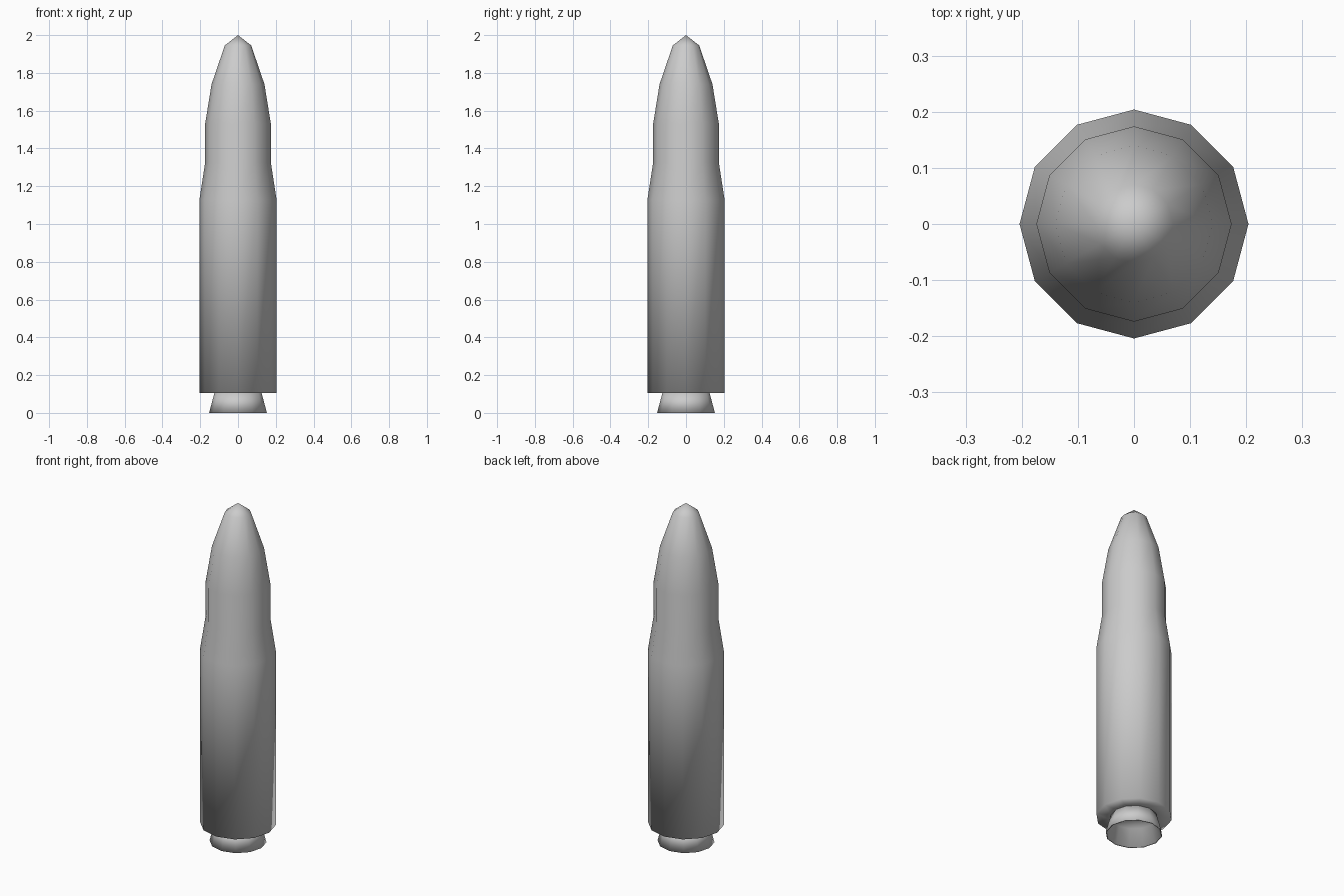
import bpy, bmesh
from math import cos, sin, pi

if "Cube" in bpy.data.objects:
    bpy.data.objects.remove(bpy.data.objects["Cube"])

SIDES = 12


def lathe(name, profile):
    """Revolve (radius, z) points; zero radius makes a tip, an open end is capped."""
    bm = bmesh.new()
    rings = []
    for r, z in profile:
        n = SIDES if r > 0 else 1
        rings.append([bm.verts.new((r * cos(2 * pi * i / SIDES),
                                    r * sin(2 * pi * i / SIDES), z)) for i in range(n)])
    for a, b in zip(rings, rings[1:]):
        for i in range(SIDES):
            j = (i + 1) % SIDES
            if len(b) == 1:
                bm.faces.new((a[i], a[j], b[0]))
            else:
                bm.faces.new((a[i], a[j], b[j], b[i]))
    for ring in (rings[0], rings[-1]):
        if len(ring) > 1:
            bm.faces.new(ring)
    bmesh.ops.recalc_face_normals(bm, faces=bm.faces)
    for f in bm.faces:
        f.smooth = True
    mesh = bpy.data.meshes.new(name)
    bm.to_mesh(mesh)
    bm.free()
    obj = bpy.data.objects.new(name, mesh)
    bpy.context.collection.objects.link(obj)
    return obj


# Main body, stepped shoulder and pointed nose
lathe("rocket_body", [(0.125, 0.105), (0.204, 0.105), (0.204, 1.13), (0.174, 1.325),
                      (0.174, 1.53), (0.14, 1.74), (0.07, 1.945), (0, 2.0)])

# Flared engine nozzle with a thin wall and hollow inside
lathe("engine_nozzle", [(0.125, 0.105), (0.153, 0.0), (0.147, 0.0), (0.119, 0.1)])
